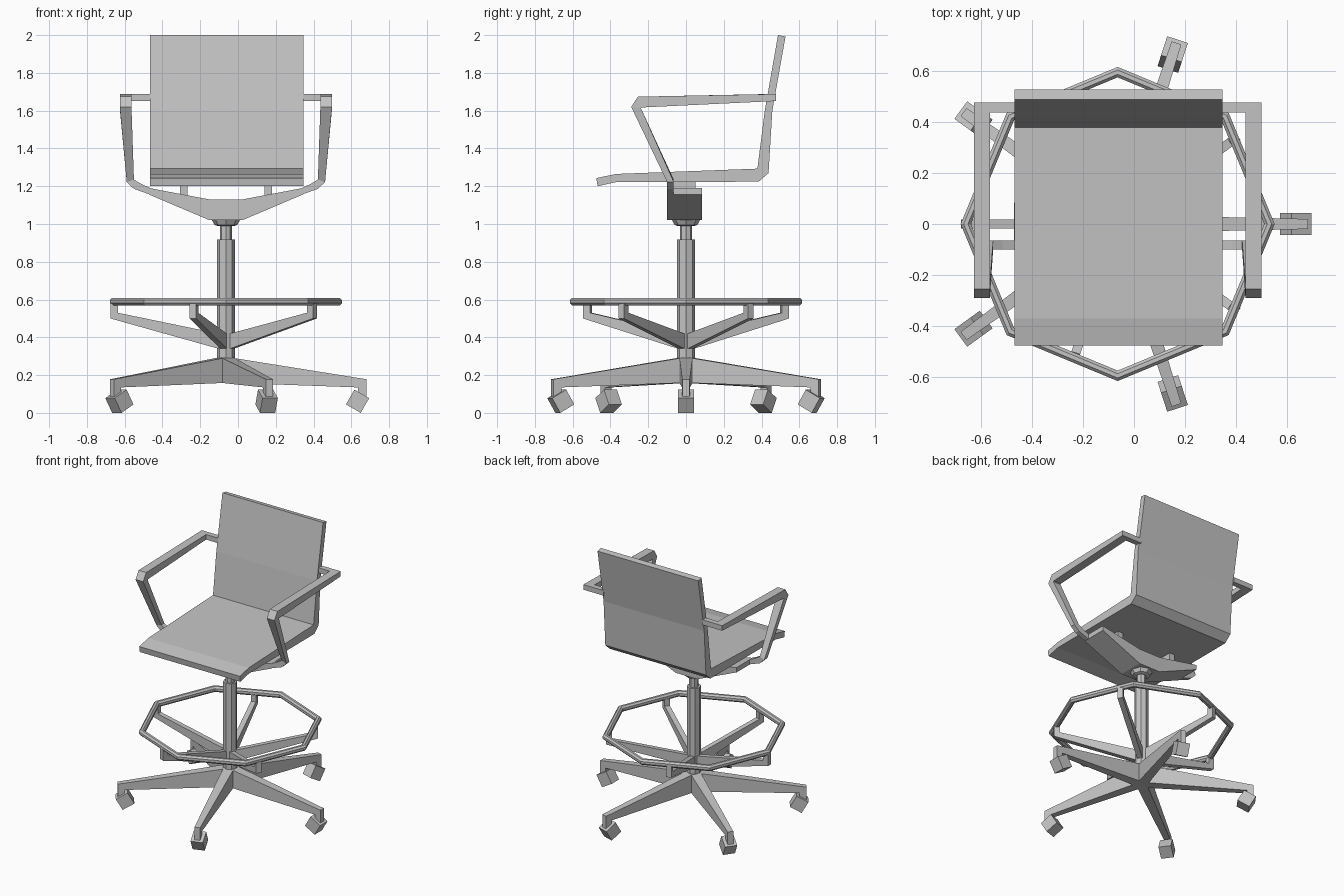
import bpy, bmesh
from math import cos, sin, pi, radians
from mathutils import Matrix, Vector

cube = bpy.data.objects.get("Cube")
if cube:
    bpy.data.objects.remove(cube)

GREY = (0.55, 0.55, 0.55, 1)
grey = bpy.data.materials.new("light_grey")
grey.use_nodes = True
grey.diffuse_color = GREY
grey.node_tree.nodes["Principled BSDF"].inputs["Base Color"].default_value = GREY

CX = -0.064                      # chair axis
AXIS = Matrix.Translation((CX, 0, 0))


def turn(angle):
    return AXIS @ Matrix.Rotation(angle, 4, "Z")


def loft(name, sections, matrix=AXIS, closed=False):
    """Skin a list of equally sized cross-sections."""
    bm = bmesh.new()
    rings = [[bm.verts.new(matrix @ Vector(p)) for p in s] for s in sections]
    count = len(rings[0])
    pairs = list(zip(rings, rings[1:]))
    if closed:
        pairs.append((rings[-1], rings[0]))
    else:
        bm.faces.new(rings[0])
        bm.faces.new(rings[-1])
    for a, b in pairs:
        for i in range(count):
            j = (i + 1) % count
            bm.faces.new((a[i], a[j], b[j], b[i]))
    bmesh.ops.recalc_face_normals(bm, faces=bm.faces)
    mesh = bpy.data.meshes.new(name)
    bm.to_mesh(mesh)
    bm.free()
    mesh.materials.append(grey)
    obj = bpy.data.objects.new(name, mesh)
    bpy.context.collection.objects.link(obj)
    return obj


def slab(name, profile, half, matrix=AXIS):
    """Side profile (u, z) given thickness; half is a number or a rule of u."""
    width = half if callable(half) else lambda u: half
    return loft(name, [[(u, s * width(u), z) for u, z in profile] for s in (-1, 1)], matrix)


def box(name, size, matrix):
    x, y, z = (v / 2 for v in size)
    return slab(name, [(-x, -z), (x, -z), (x, z), (-x, z)], y, matrix)


def turned(name, profile, sides=8):
    """Faceted solid of revolution from (radius, z)."""
    angles = [2 * pi * i / sides for i in range(sides)]
    return loft(name, [[(r * cos(a), r * sin(a), z) for a in angles] for r, z in profile])


# Seat and backrest in one folded sheet
slab("seat_and_back", [
    (-0.475, 1.243), (-0.37, 1.265), (0.378, 1.293), (0.417, 1.6), (0.487, 2.0),
    (0.527, 1.993), (0.457, 1.6), (0.437, 1.27), (0.385, 1.224), (-0.37, 1.222),
    (-0.468, 1.2)], 0.407, Matrix.Translation((-0.06, 0, 0)) @ Matrix.Rotation(pi / 2, 4, "Z"))

# Under-seat bracket
upper = [(-0.405, 1.19), (-0.087, 1.13), (0.087, 1.13), (0.405, 1.19)]
lower = [(0.405, 1.155), (0.087, 1.02), (-0.087, 1.02), (-0.405, 1.155)]
slab("seat_bracket", upper + lower, 0.093, Matrix.Translation((CX, -0.008, 0)))

# Armrests: loops of square bar from the bracket to the back
FRONT, REAR = -0.1, -0.065


def foot(outer, inner):
    (xo, zo), (xi, zi) = outer, inner
    return [(xo, FRONT, zo), (xi, FRONT, zi), (xi, REAR, zi), (xo, REAR, zo)]


def post(outer, inner, xo=0.562, xi=0.5):
    return [(xo, *outer), (xi, *outer), (xi, *inner), (xo, *inner)]


def bar(xo, xi):
    return [(xo, 0.476, 1.688), (xi, 0.436, 1.688), (xi, 0.436, 1.651), (xo, 0.476, 1.651)]


for side, label in ((1, "left"), (-1, "right")):
    mirror = AXIS @ Matrix.Scale(side, 4, (1, 0, 0))
    loft(label + "_armrest", [
        foot((0.4, 1.155), (0.4, 1.19)),
        foot((0.487, 1.186), (0.45, 1.213)),
        foot((0.525, 1.222), (0.487, 1.235)),
        post((-0.29, 1.62), (-0.238, 1.612)),
        post((-0.255, 1.674), (-0.234, 1.617)),
        bar(0.562, 0.5), bar(0.4, 0.4)], mirror)
    box(label + "_seat_mount", (0.04, 0.12, 0.1),
        mirror @ Matrix.Translation((0.223, -0.01, 1.185)))

# Gas lift column
turned("column_sleeve", [(0.047, 0.18), (0.047, 0.917)])
turned("column_piston", [(0.032, 0.9), (0.032, 1.03)])
turned("column_flange", [(0.045, 0.99), (0.06, 0.995), (0.075, 1.022)])

# Octagonal foot ring
RING, TUBE, RING_Z = 0.594, 0.021, 0.589
ring = []
for i in range(8):
    a = i * pi / 4
    section = []
    for k in range(8):
        t = (k + 0.5) * pi / 4
        r = RING + TUBE * cos(t) * 1.05
        section.append((r * cos(a), r * sin(a), RING_Z + TUBE * sin(t) * 1.05))
    ring.append(section)
loft("foot_ring", ring, closed=True)

# Five ring spokes and five legs with casters
for i in range(5):
    angle = radians(36 + 72 * i)
    local = (angle + pi / 8) % (pi / 4) - pi / 8
    reach = RING * cos(pi / 8) / cos(pi / 8 - abs(local))
    end, inset = reach + 0.018, reach - 0.022
    slab(f"ring_spoke_{i + 1}", [
        (0, 0.33), (0.04, 0.34), (end, 0.5), (end, 0.58), (inset, 0.58),
        (inset, 0.53), (0.04, 0.42), (0, 0.41)], 0.018, turn(angle))

    place = turn(radians(72 * i))
    slab(f"base_leg_{i + 1}", [
        (0, 0.16), (0.7, 0.135), (0.7, 0.08), (0.745, 0.08), (0.745, 0.178), (0, 0.297)],
        lambda u: 0.036 - 0.022 * u, place)
    box(f"caster_{i + 1}", (0.09, 0.085, 0.09),
        place @ Matrix.Translation((0.697, 0, 0.0615)) @ Matrix.Rotation(radians(30), 4, "Y"))
